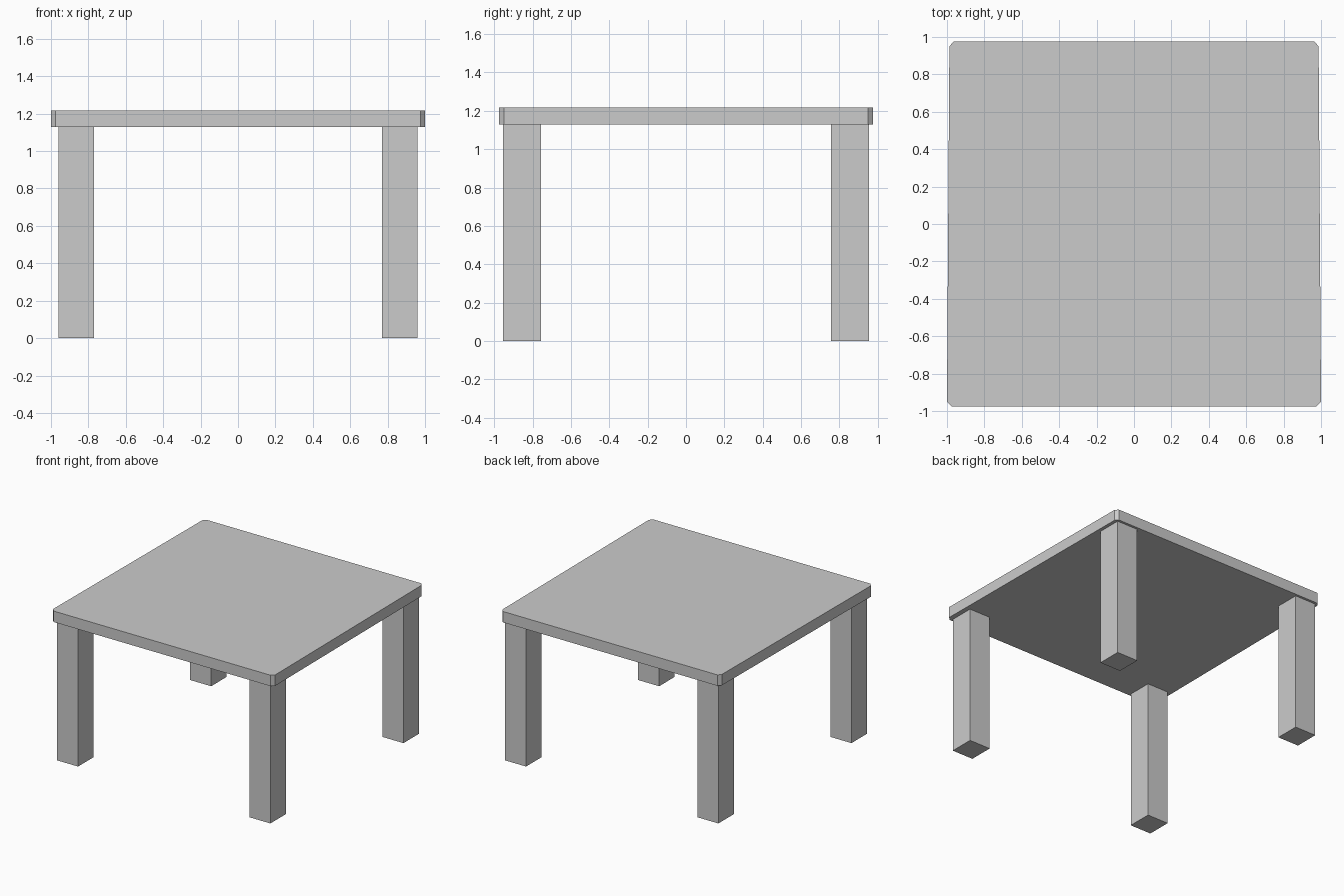
import bpy, bmesh

if "Cube" in bpy.data.objects:
    bpy.data.objects.remove(bpy.data.objects["Cube"])

SLAB_BOTTOM, SLAB_TOP = 1.128, 1.217


def prism(name, outline, z0, z1):
    """Extrude a closed xy outline from z0 to z1."""
    bm = bmesh.new()
    face = bm.faces.new([bm.verts.new((x, y, z0)) for x, y in outline])
    result = bmesh.ops.extrude_face_region(bm, geom=[face])
    top = [v for v in result["geom"] if isinstance(v, bmesh.types.BMVert)]
    bmesh.ops.translate(bm, verts=top, vec=(0, 0, z1 - z0))
    bmesh.ops.recalc_face_normals(bm, faces=bm.faces)
    mesh = bpy.data.meshes.new(name)
    bm.to_mesh(mesh)
    bm.free()
    obj = bpy.data.objects.new(name, mesh)
    bpy.context.collection.objects.link(obj)
    return obj


# Tabletop: clipped corners, very slightly narrower at the back
right_side = [(0.975, -0.975), (1.0, -0.95), (0.987, 0.95), (0.965, 0.975)]
left_side = [(-x, y) for x, y in reversed(right_side)]
prism("tabletop", right_side + left_side, SLAB_BOTTOM, SLAB_TOP)

# Four square legs set just inside the corners
for side, sx in (("left", -1), ("right", 1)):
    for end, sy in (("front", -1), ("back", 1)):
        xs, ys = (0.77 * sx, 0.96 * sx), (0.755 * sy, 0.955 * sy)
        outline = [(xs[0], ys[0]), (xs[1], ys[0]), (xs[1], ys[1]), (xs[0], ys[1])]
        prism(f"{end}_{side}_leg", outline, 0, SLAB_BOTTOM)
